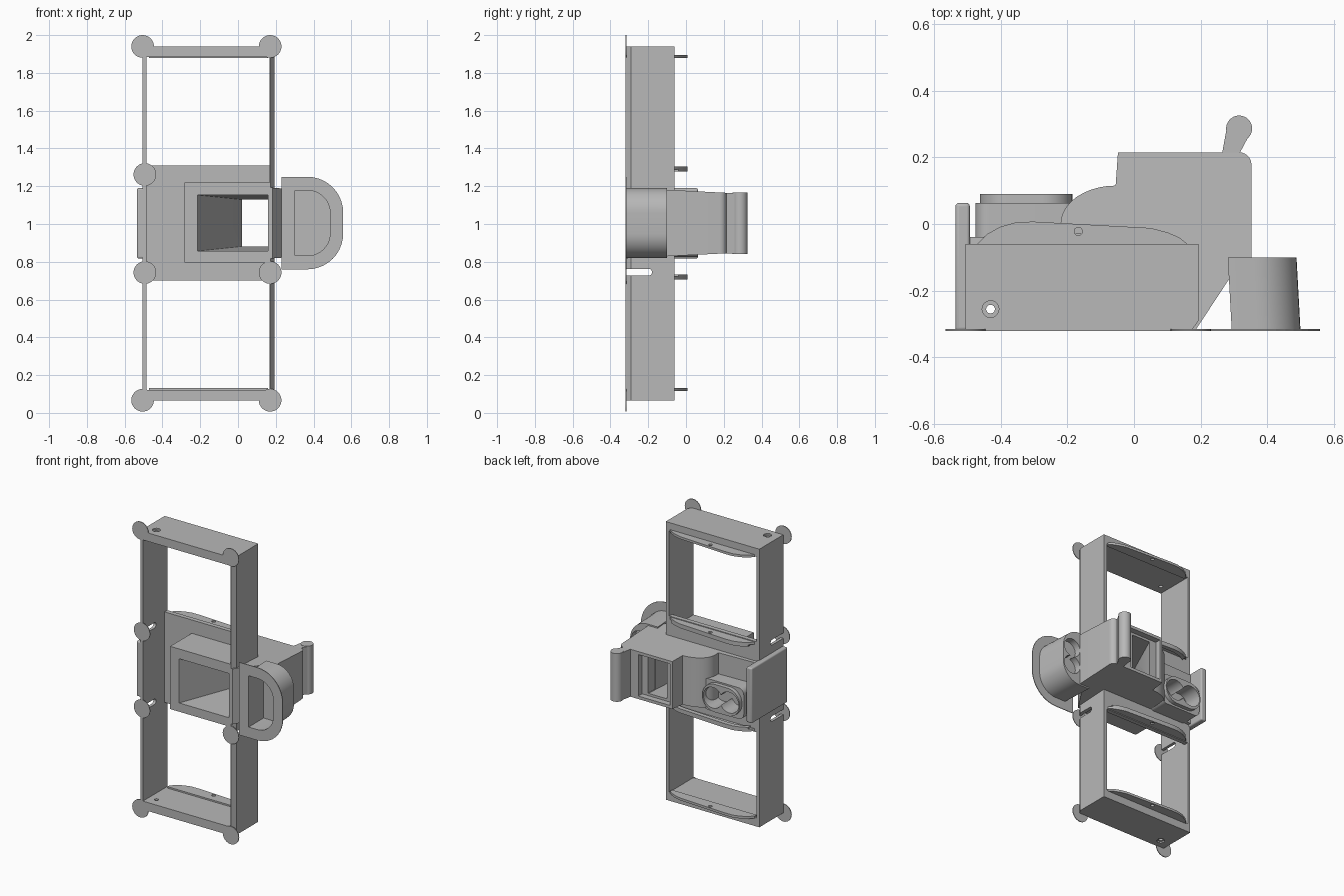
import bpy, bmesh, math
from mathutils import Vector

cube = bpy.data.objects.get("Cube")
if cube:
    bpy.data.objects.remove(cube, do_unlink=True)

grey = bpy.data.materials.new("plain_grey")
grey.use_nodes = True
COLOUR = (0.48, 0.48, 0.48, 1)
grey.diffuse_color = COLOUR
grey.node_tree.nodes["Principled BSDF"].inputs["Base Color"].default_value = COLOUR

FRONT, REAR, MID = -0.32, -0.06, 1.005


def prism(name, pts, lo, hi, axis="z", shape=None):
    """Extrude a 2D outline along z (x, y points) or y (x, z points)."""
    put = (lambda a, b, h: (a, b, h)) if axis == "z" else (lambda a, b, h: (a, h, b))
    bm = bmesh.new()
    low = [bm.verts.new(put(a, b, lo)) for a, b in pts]
    high = [bm.verts.new(put(a, b, hi)) for a, b in pts]
    bm.faces.new(low)
    bm.faces.new(high)
    n = len(pts)
    for i in range(n):
        j = (i + 1) % n
        bm.faces.new((low[i], low[j], high[j], high[i]))
    if shape:
        for v in bm.verts:
            v.co = shape(v.co)
    bmesh.ops.recalc_face_normals(bm, faces=bm.faces)
    mesh = bpy.data.meshes.new(name)
    bm.to_mesh(mesh)
    bm.free()
    mesh.materials.append(grey)
    ob = bpy.data.objects.new(name, mesh)
    bpy.context.scene.collection.objects.link(ob)
    return ob


def rect(x0, x1, b0, b1):
    return [(x0, b0), (x1, b0), (x1, b1), (x0, b1)]


def box(name, x0, x1, y0, y1, z0, z1):
    return prism(name, rect(x0, x1, y0, y1), z0, z1)


def circle(cx, cy, r, n=32):
    return [(cx + r * math.cos(2 * math.pi * i / n), cy + r * math.sin(2 * math.pi * i / n))
            for i in range(n)]


def rounded(x0, x1, b0, b1, r, left=True):
    """Rectangle with rounded corners; left=False keeps the low-x side square."""
    pts = []
    for cx, cy, start in ((x1 - r, b0 + r, 270), (x1 - r, b1 - r, 0),
                          (x0 + r, b1 - r, 90), (x0 + r, b0 + r, 180)):
        if start in (90, 180) and not left:
            pts.append((x0, b1 if start == 90 else b0))
            continue
        for i in range(11):
            a = math.radians(start + 9 * i)
            pts.append((cx + r * math.cos(a), cy + r * math.sin(a)))
    return pts


def cut(ob, *cutters):
    for c in cutters:
        m = ob.modifiers.new("cut", "BOOLEAN")
        m.operation, m.solver, m.object = "DIFFERENCE", "EXACT", c
        bpy.context.view_layer.objects.active = ob
        bpy.ops.object.modifier_apply(modifier=m.name)
        bpy.data.objects.remove(c, do_unlink=True)


def smooth(ob):
    bpy.ops.object.select_all(action="DESELECT")
    ob.select_set(True)
    bpy.context.view_layer.objects.active = ob
    bpy.ops.object.shade_smooth_by_angle(angle=math.radians(30))


def bevel(ob, width):
    m = ob.modifiers.new("soft_edges", "BEVEL")
    m.width, m.segments, m.limit_method = width, 4, "ANGLE"


# Tall open frame with a chamfered front edge, slots and screw holes
frame = prism("tall_frame", [(-0.505, FRONT), (0.172, FRONT), (0.193, -0.29),
                             (0.193, REAR), (-0.505, REAR)], 0.065, 1.94)
cut(frame, box("opening", -0.485, 0.167, -0.5, 0.1, 0.122, 1.883))
for x, z in ((-0.5, 1.26), (-0.5, 0.745), (0.18, 0.745)):
    cut(frame, prism("slot", rounded(-0.5, -0.18, z - 0.018, z + 0.018, 0.0175), x - 0.05, x + 0.05,
                     shape=lambda c: Vector((c.z, c.x, c.y))))
cut(frame, prism("screw_hole", circle(-0.43, -0.255, 0.013), 0, 2),
    prism("top_sink", circle(-0.43, -0.255, 0.025), 1.93, 2),
    prism("bottom_sink", circle(-0.43, -0.255, 0.025), 0, 0.075))
smooth(frame)

# Curved guide lips behind the frame
lip_edge = [(-0.47, REAR), (-0.44, -0.03), (-0.40, -0.008), (-0.35, 0.006), (-0.30, 0.007),
            (0.05, -0.012), (0.10, -0.025), (0.135, -0.04), (0.16, REAR)]
for i, z in enumerate((0.124, 0.713, 1.297, 1.886)):
    lip = prism("guide_lip_%d" % (i + 1), lip_edge + [(0.16, -0.08), (-0.47, -0.08)],
                z - 0.008, z + 0.008)
    cut(lip, prism("lip_hole", circle(-0.167, -0.022, 0.012), z - 0.1, z + 0.1))
    smooth(lip)
    if i in (1, 2):
        inner = [(x, y - 0.03) for x, y in reversed(lip_edge[1:-1])]
        side = 1 if i == 1 else -1
        z0, z1 = sorted((z, z + side * 0.02))
        smooth(prism("lip_bead_%d" % i, lip_edge[1:-1] + inner, z0, z1))

# Thin round feet on the front plane
for i, (x, z) in enumerate(((-0.505, 1.94), (0.17, 1.94), (-0.493, 1.262), (-0.493, 0.743),
                            (0.17, 0.743), (-0.505, 0.067), (0.17, 0.067))):
    smooth(prism("round_foot_%d" % (i + 1), circle(x, z, 0.06), FRONT, FRONT + 0.005, "y"))


# Central body, narrowing towards the rear
def taper(c):
    half = 0.187 - 0.027 * (c.y - FRONT) / 0.535
    return Vector((c.x, c.y, MID + half * c.z))


def cavity():
    def shape(c):
        t = (c.y + 0.34) / 0.6
        return Vector((c.x, c.y, MID + c.z * (0.15 - 0.03 * t)))
    return prism("light_tunnel", [(-0.225, -0.34), (0.158, -0.34), (0.158, 0.26), (0.06, 0.26),
                                  (0.02, 0.17)], -1, 1, shape=shape)


sweep = [(-0.22 + 0.165 * (1 - math.cos(a)), -0.0 + 0.115 * math.sin(a))
         for a in (math.radians(9 * k) for k in range(11))]
corner = [(0.315 + 0.037 * math.cos(a), 0.178 + 0.037 * math.sin(a))
          for a in (math.radians(90 - 15 * k) for k in range(7))]
body = prism("central_body", [(-0.5, -0.09), (-0.5, -0.04), (-0.22, -0.03)] + sweep
             + [(-0.048, 0.215)] + corner
             + [(0.352, -0.15), (0.295, -0.15), (0.183, FRONT), (0.168, FRONT), (0.168, -0.09)],
             -1, 1, shape=taper)
cut(body, cavity(), box("window_recess", -0.03, 0.205, 0.175, 0.4, 0.865, 1.145),
    box("window_hole", 0.02, 0.16, 0.1, 0.4, 0.882, 1.128))
smooth(body)

panel = box("recessed_panel", -0.487, 0.17, -0.09, REAR, 0.70, 1.31)
cut(panel, cavity())
rim = box("gate_rim", -0.282, 0.17, FRONT, -0.07, 0.797, 1.22)
cut(rim, cavity())

# Side plate standing beyond the frame
plate = box("side_plate", -0.535, -0.492, FRONT, 0.063, 0.817, 1.19)
bevel(plate, 0.01)
smooth(plate)

# Rear holder with a twin-bore cup
holder = prism("cup_holder", rounded(-0.475, -0.172, 0.825, 1.035, 0.04), -0.08, 0.063, "y")
cup = prism("twin_cup", rounded(-0.462, -0.185, 0.838, 1.025, 0.09), 0.05, 0.09, "y")
for ob in (holder, cup):
    for x in (-0.385, -0.262):
        cut(ob, prism("bore", circle(x, 0.931, 0.07), -0.03, 0.2, "y"))
    smooth(ob)

# Hollow half-round side tube with a thin flange
tube = prism("side_tube", rounded(0.293, 0.499, 0.82, 1.19, 0.13, False), FRONT, -0.10, "y",
             shape=lambda c: Vector((c.x - (0.012 if c.y > -0.2 else 0), c.y, c.z)))
cut(tube, prism("hollow", rounded(0.303, 0.488, 0.832, 1.178, 0.12, False), -0.4, -0.16, "y"))
for z in (0.945, 1.065):
    cut(tube, prism("tube_bore", circle(0.415, z, 0.062), -0.145, 0, "y"))
smooth(tube)
flange = prism("tube_flange", rounded(0.23, 0.557, 0.76, 1.25, 0.19, False), FRONT, FRONT + 0.005, "y")
cut(flange, prism("flange_hole", rounded(0.303, 0.488, 0.832, 1.178, 0.12, False), -0.4, -0.2, "y"))

# Rear grip: an arm leading to a round bar
prism("grip_arm", [(0.262, 0.2), (0.31, 0.2), (0.35, 0.275), (0.28, 0.30)], 0.845, 1.165)
smooth(prism("grip_bar", circle(0.315, 0.286, 0.039), 0.842, 1.167))
